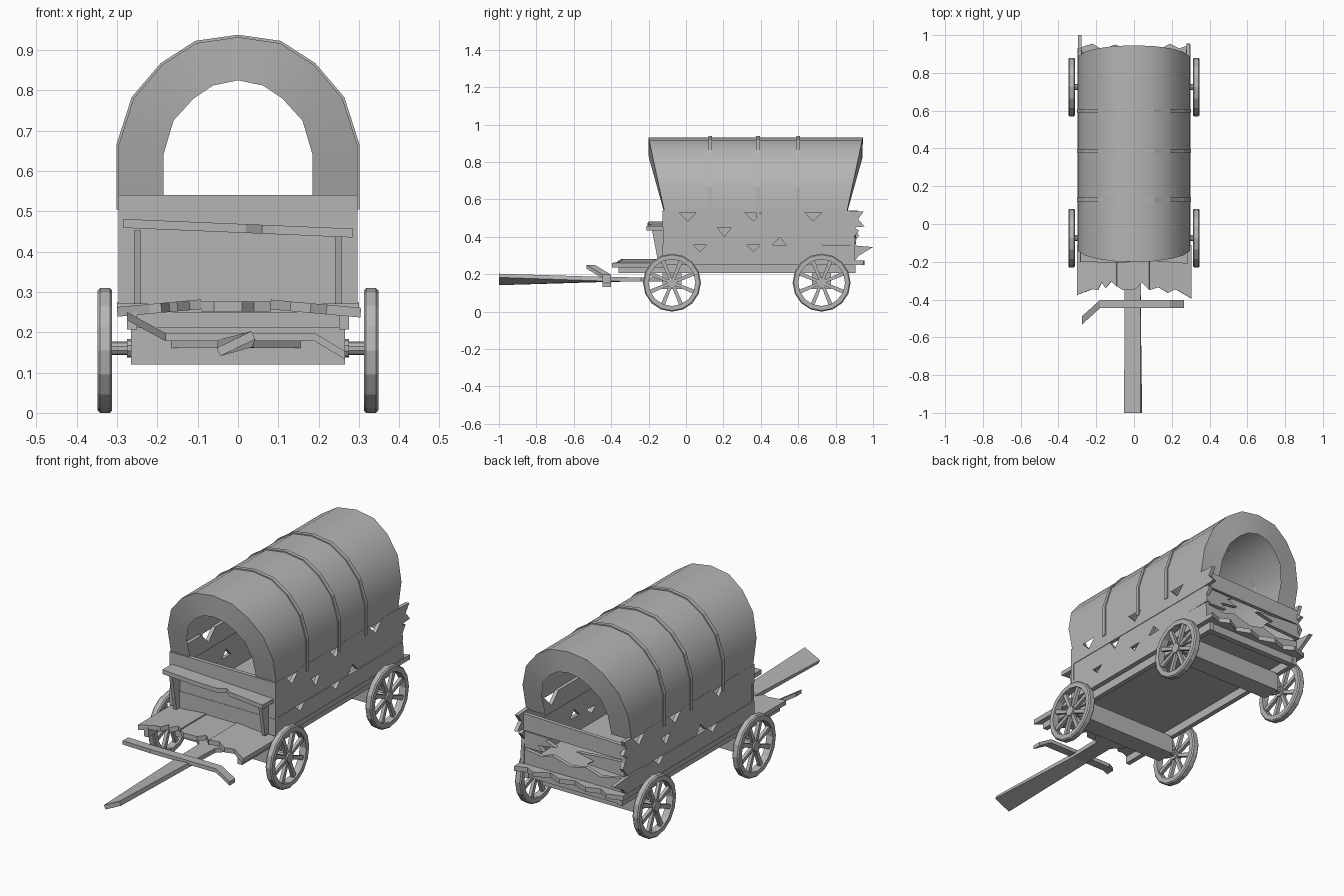
import bpy, bmesh, math
from mathutils import Vector

if "Cube" in bpy.data.objects:
    bpy.data.objects.remove(bpy.data.objects["Cube"])

GREY = (0.46, 0.46, 0.46, 1)
mat = bpy.data.materials.new("plain_grey")
mat.use_nodes = True
mat.diffuse_color = GREY
mat.node_tree.nodes["Principled BSDF"].inputs["Base Color"].default_value = GREY


def finish(name, bm, smooth=False):
    bmesh.ops.recalc_face_normals(bm, faces=bm.faces)
    me = bpy.data.meshes.new(name)
    bm.to_mesh(me)
    bm.free()
    me.materials.append(mat)
    ob = bpy.data.objects.new(name, me)
    bpy.context.collection.objects.link(ob)
    if smooth:
        bpy.ops.object.select_all(action='DESELECT')
        ob.select_set(True)
        bpy.context.view_layer.objects.active = ob
        bpy.ops.object.shade_smooth_by_angle(angle=math.radians(35))
    return ob


def prism(name, pts, axis, lo, hi):
    """Extrude a flat outline along one axis."""
    place = {'x': lambda p, d: (d, p[0], p[1]),
             'y': lambda p, d: (p[0], d, p[1]),
             'z': lambda p, d: (p[0], p[1], d)}[axis]
    bm = bmesh.new()
    a = [bm.verts.new(place(p, lo)) for p in pts]
    b = [bm.verts.new(place(p, hi)) for p in pts]
    bm.faces.new(a)
    bm.faces.new(b)
    for i in range(len(pts)):
        j = (i + 1) % len(pts)
        bm.faces.new((a[i], a[j], b[j], b[i]))
    return finish(name, bm)


def box(name, x0, x1, y0, y1, z0, z1):
    return prism(name, [(x0, y0), (x1, y0), (x1, y1), (x0, y1)], 'z', z0, z1)


def loft(name, rings, wrap_rings=False, wrap_pts=True, cap=False, smooth=False):
    """Skin a row of point rings."""
    bm = bmesh.new()
    vs = [[bm.verts.new(p) for p in r] for r in rings]
    n, m = len(vs), len(vs[0])
    for i in range(n if wrap_rings else n - 1):
        for j in range(m if wrap_pts else m - 1):
            k, l = (i + 1) % n, (j + 1) % m
            bm.faces.new((vs[i][j], vs[i][l], vs[k][l], vs[k][j]))
    if cap:
        bmesh.ops.holes_fill(bm, edges=bm.edges, sides=0)
    return finish(name, bm, smooth)


def notch(c, w, z, d):
    return [(c - w, z), (c, z - d), (c + w, z)]


def lathe_x(name, profile, y, z, n, s, ring=False):
    rings = []
    for x, r in profile:
        rings.append([(s * x, y + r * math.sin(2 * math.pi * i / n),
                       z + r * math.cos(2 * math.pi * i / n)) for i in range(n)])
    return loft(name, rings, wrap_rings=ring, cap=not ring, smooth=not ring)


# Wheels and axles
WZ, R = 0.155, 0.155
RIM = [(.312, .125), (.312, .149), (.318, R), (.342, R), (.348, .149), (.348, .125)]
for label, wy in (("front", -0.075), ("rear", 0.725)):
    box(label + "_axle_beam", -.265, .265, wy - .05, wy + .05, .12, .215)
    for side, s in (("left", 1), ("right", -1)):
        tag = f"{label}_{side}_"
        lathe_x(tag + "wheel_rim", RIM, wy, WZ, 16, s, True)
        lathe_x(tag + "wheel_hub", [(.314, .026), (.347, .026)], wy, WZ, 12, s)
        lathe_x(tag + "axle_stub", [(.26, .023), (.275, .023), (.275, .017), (.32, .017)],
                wy, WZ + .005, 10, s)
        for k in range(8):
            a = math.pi * (k + .5) / 4
            u, v = Vector((math.sin(a), math.cos(a))), Vector((math.cos(a), -math.sin(a)))
            c = Vector((wy, WZ))
            pts = [c + u * .015 - v * .008, c + u * .015 + v * .008,
                   c + u * .13 + v * .011, c + u * .13 - v * .011]
            prism(f"{tag}spoke_{k}", pts, 'x', s * .322, s * .339)

# Floor with a splintered rear edge
rear_edge = [(.30, .95), (.24, .93), (.19, .955), (.12, .915), (.05, .945), (-.02, .92),
             (-.10, .95), (-.17, .925), (-.22, .955), (-.30, .93)]
prism("floor", [(-.30, -.115), (.30, -.115)] + rear_edge, 'z', .25, .274)

# Splintered footboards, each tilted a little
FOOT = (("right", -.195, .26, -.09, [(-.30, -.375), (-.22, -.345), (-.19, -.35), (-.17, -.31),
                                     (-.15, -.34), (-.12, -.305), (-.09, -.33)]),
        ("middle", 0, .264, 0, [(-.09, -.33), (-.06, -.35), (.01, -.345), (.04, -.31),
                                (.08, -.35)]),
        ("left", .19, .259, .09, [(.08, -.35), (.13, -.335), (.18, -.365), (.22, -.345),
                                  (.305, -.395)]))
for side, cx, cz, tilt, edge in FOOT:
    pts = edge + [(edge[-1][0], -.11), (edge[0][0], -.11)]
    board = prism(side + "_footboard", [(x - cx, y) for x, y in pts], 'z', -.012, .012)
    board.location = (cx, 0, cz)
    board.rotation_euler.y = tilt

# Frame under the floor
for side, s in (("left", 1), ("right", -1)):
    box(side + "_floor_rail", s * .25, s * .275, -.36, .905, .207, .252)
box("front_floor_crosspiece", -.25, .25, -.13, -.10, .21, .25)
box("rear_floor_crosspiece", -.25, .25, .87, .90, .21, .25)

# Side planks with broken notches and splintered rear ends
END = {
    "left": ([(.905, .27), (.90, .355)],
             [(.905, .36), (.90, .40), (.925, .435), (.89, .45)],
             [(.90, .45), (.955, .455), (.92, .495), (.95, .535), (.865, .54)]),
    "right": ([(.90, .27), (.925, .30), (1.0, .345), (.94, .35), (.89, .355)],
              [(.89, .36), (.925, .405), (.90, .45)],
              [(.88, .45), (.93, .475), (.90, .50), (.92, .54)]),
}
NOTCH = {"left": ((.075, .36), .50, .205, (.01, .36, .68)),
         "right": ((.21, .64), .30, .58, (.16, .51, .80))}
for side, s in (("left", 1), ("right", -1)):
    low, mid, top = END[side]
    low_c, rise_c, mid_c, top_c = NOTCH[side]
    x0, x1 = s * .278, s * .297
    low_top = [p for c in low_c for p in notch(c, .035, .355, .034)]
    mid_low = notch(rise_c, .04, .355, -.042)
    mid_top = notch(mid_c, .037, .45, .05)
    top_edge = [p for c in top_c for p in notch(c, .055, .54, .056)]
    prism(side + "_lower_plank", [(-.12, .27)] + low + low_top[::-1] + [(-.12, .355)],
          'x', x0, x1)
    prism(side + "_middle_plank", [(-.12, .355)] + mid_low + mid + mid_top[::-1] + [(-.12, .45)],
          'x', x0 - s * .002, x1 - s * .003)
    prism(side + "_upper_plank", [(-.12, .45)] + top + top_edge[::-1] + [(-.12, .54)],
          'x', x0, x1)

# Front wall, seat board and its brackets
for i, (z0, z1) in enumerate(((.27, .355), (.355, .45), (.45, .54))):
    box(f"front_wall_plank_{i}", -.297, .297, -.125 + .002 * (i % 2), -.105, z0, z1)
seat = prism("seat_board", [(-.285, -.20), (-.10, -.205), (.02, -.20), (.06, -.175), (.09, -.195),
                            (.285, -.21), (.285, -.122), (-.285, -.122)], 'z', -.011, .011)
seat.location.z = .458
seat.rotation_euler.y = .042
for side, s in (("left", 1), ("right", -1)):
    prism(side + "_seat_bracket", [(-.185, .452), (-.12, .452), (-.12, .27), (-.15, .27)],
          'x', s * .24, s * .258)

# Broken tailgate
prism("tailgate_top_board", [(-.29, .44), (.29, .445), (.29, .53), (-.29, .515)],
      'y', .885, .905)
prism("tailgate_left_shard", [(.29, .355), (.17, .36), (.20, .385), (.10, .40), (.16, .42),
                              (.13, .435), (.29, .44)], 'y', .88, .90)
prism("tailgate_right_shard", [(-.29, .36), (-.08, .37), (-.12, .395), (-.02, .415),
                               (-.14, .425), (-.29, .435)], 'y', .89, .91)
prism("tailgate_low_board", [(-.29, .27), (.29, .27), (.29, .35), (.18, .335), (.12, .355),
                             (.02, .325), (-.07, .345), (-.15, .32), (-.29, .35)],
      'y', .88, .90)

# Cloth cover with gathered ends
half_out = [(.296, .53), (.296, .665), (.259, .78), (.188, .863), (.104, .917)]
half_in = [(.185, .53), (.185, .64), (.16, .725), (.11, .78), (.062, .812)]


def arch(half, top):
    return half + [(0, top)] + [(-x, z) for x, z in half[::-1]]


outer, inner = arch(half_out, .932), arch(half_in, .825)
MID = .3725


def cover_ring(pts, z_ref, slope, end):
    return [(x, MID + end * (.573 - max(0, z_ref - z) * slope), z) for x, z in pts]


loft("cloth_cover", [cover_ring(outer, .932, .215, -1), cover_ring(outer, .932, .215, 1)],
     wrap_pts=False, smooth=True)
for label, end in (("front", -1), ("rear", 1)):
    loft(label + "_cover_end", [cover_ring(outer, .932, .215, end),
                                cover_ring(inner, .83, .28, end)],
         wrap_pts=False, smooth=True)

# Hoops over the cover
for i, y in enumerate((.13, .385, .60)):
    rings = []
    for k, dy in ((1, -.01), (1.018, -.01), (1.018, .01), (1, .01)):
        rings.append([(x * k, y + dy, .6 + (z - .6) * k if z > .6 else .505)
                      for x, z in outer])
    loft(f"cover_hoop_{i}", rings, wrap_rings=True, wrap_pts=False, cap=True)

# Twisted tongue that flares at the front axle
rings = []
for y, cx, w, tilt, t in ((-1.0, -.005, .048, .45, .011), (-.42, -.007, .042, .05, .011),
                          (-.24, -.005, .045, 0, .011), (-.12, -.005, .165, 0, .011),
                          (-.06, -.005, .165, 0, .011)):
    c, s = math.cos(tilt), math.sin(tilt)
    rings.append([(cx + a * w * c - b * t * s, y, .172 + a * w * s + b * t * c)
                  for a, b in ((-1, -1), (1, -1), (1, 1), (-1, 1))])
loft("tongue", rings, cap=True)

# Bent crossbar on the tongue
rings = []
for x, y, z in ((-.275, -.51, .24), (-.18, -.424, .188), (.19, -.424, .188), (.265, -.424, .143)):
    rings.append([(x, y + dy, z + dz) for dy, dz in ((-.022, -.01), (.022, -.01),
                                                     (.022, .01), (-.022, .01))])
loft("crossbar", rings, cap=True)
